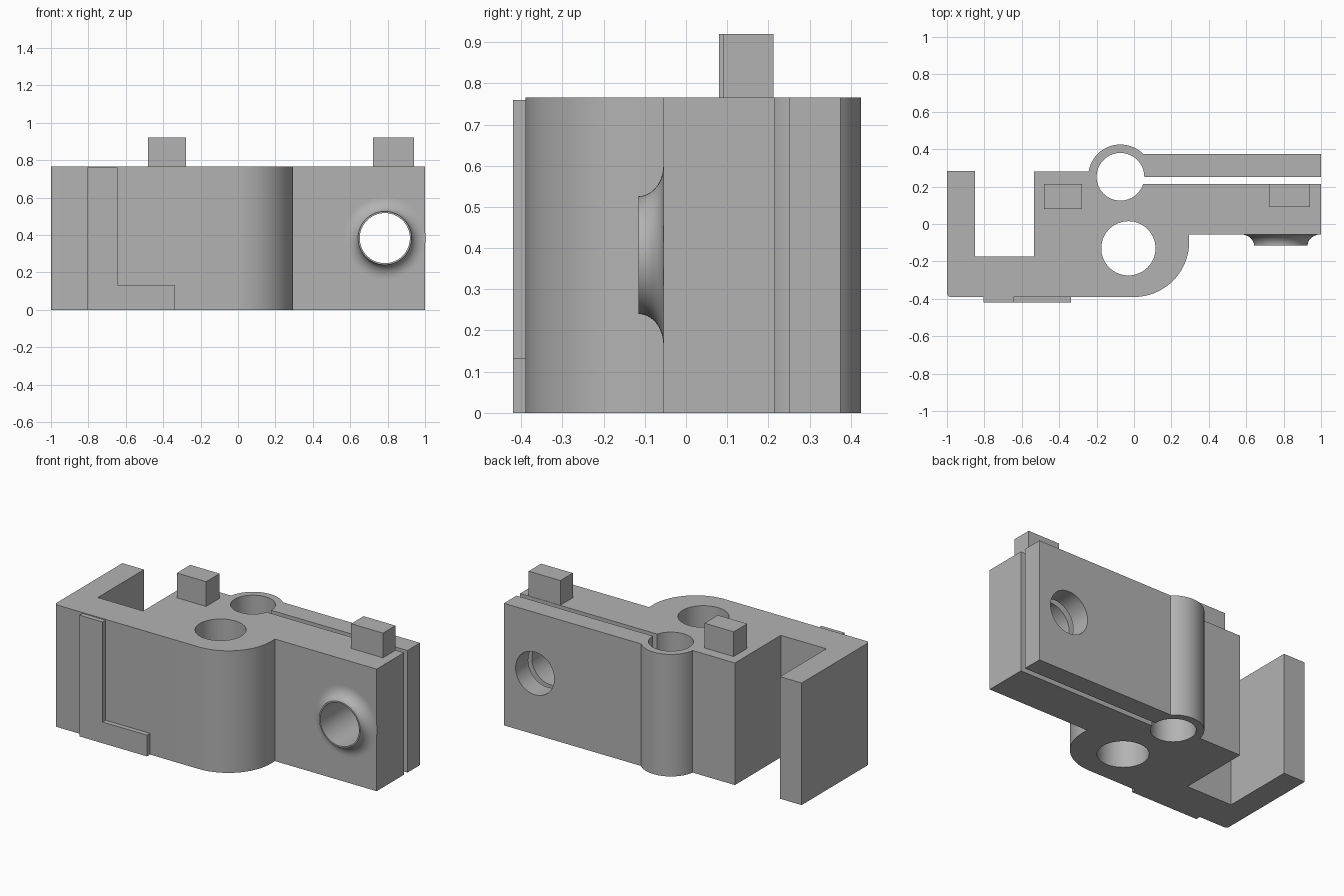
import bpy, bmesh
from math import cos, sin, pi, radians, atan2
from mathutils import Vector, Matrix

cube = bpy.data.objects.get("Cube")
if cube:
    bpy.data.objects.remove(cube)

HEIGHT = 0.765
BOSS = Vector((0.785, 0, 0.383))     # axis of the clamp screw hole
BORE = (-0.0725, 0.2525)             # axis of the split clamp bore
PIVOT = (-0.03, -0.13)

grey = bpy.data.materials.new("plain grey")
grey.use_nodes = True
colour = (0.45, 0.45, 0.45, 1)
grey.diffuse_color = colour
grey.node_tree.nodes["Principled BSDF"].inputs["Base Color"].default_value = colour


def finish(bm, name):
    bmesh.ops.recalc_face_normals(bm, faces=bm.faces)
    mesh = bpy.data.meshes.new(name)
    bm.to_mesh(mesh)
    bm.free()
    mesh.materials.append(grey)
    obj = bpy.data.objects.new(name, mesh)
    bpy.context.collection.objects.link(obj)
    return obj


def select(obj):
    bpy.ops.object.select_all(action='DESELECT')
    obj.select_set(True)
    bpy.context.view_layer.objects.active = obj


def arc(cx, cy, r, start, end, steps):
    angles = [start + (end - start) * i / steps for i in range(steps + 1)]
    return [(cx + r * cos(a), cy + r * sin(a)) for a in angles]


def prism(name, outline, depth, matrix=Matrix()):
    """Extrude an outline in its local xy plane along local z."""
    bm = bmesh.new()
    face = bm.faces.new([bm.verts.new((x, y, 0)) for x, y in outline])
    new = bmesh.ops.extrude_face_region(bm, geom=[face])["geom"]
    bmesh.ops.translate(bm, vec=(0, 0, depth),
                        verts=[v for v in new if isinstance(v, bmesh.types.BMVert)])
    bm.transform(matrix)
    return finish(bm, name)


def box(name, low, high):
    low, high = Vector(low), Vector(high)
    bm = bmesh.new()
    bmesh.ops.create_cube(bm, size=1)
    bm.transform(Matrix.Translation((low + high) / 2) @ Matrix.Diagonal((*(high - low), 1)))
    return finish(bm, name)


def cylinder(name, centre, r, length, rotation=Matrix()):
    bm = bmesh.new()
    bmesh.ops.create_cone(bm, cap_ends=True, segments=64, radius1=r, radius2=r, depth=length)
    bm.transform(Matrix.Translation(centre) @ rotation)
    return finish(bm, name)


def cut(obj, cutters):
    for cutter in cutters:
        mod = obj.modifiers.new("cut", 'BOOLEAN')
        mod.operation, mod.solver, mod.object = 'DIFFERENCE', 'EXACT', cutter
        select(obj)
        bpy.ops.object.modifier_apply(modifier=mod.name)
        bpy.data.objects.remove(cutter)


# Main body: left leg, open slot, rounded clamp head, long arm, rounded front
head_r = 0.1725
head_start = pi - atan2(0.0275, 0.17)
head_end = atan2(0.1225, 0.1215)
outline = [(-1, 0.283), (-0.85, 0.283), (-0.85, -0.175), (-0.535, -0.175), (-0.535, 0.28)]
outline += arc(*BORE, head_r, head_start, head_end, 32)
outline += [(1, 0.375), (1, -0.055), (0.295, -0.055)]
outline += arc(0, -0.095, 0.295, 0, -pi / 2, 32)
outline += arc(-0.98, -0.37, 0.02, -pi / 2, -pi, 6)
body = prism("clamp_body", outline, HEIGHT)

# Bores, clamping slit, screw hole and the two mounting holes
along_x = Matrix.Rotation(radians(90), 4, 'Y')
along_y = Matrix.Rotation(radians(90), 4, 'X')
cutters = [
    cylinder("bore_cutter", (*BORE, HEIGHT / 2), 0.1275, 2),
    cylinder("pivot_cutter", (*PIVOT, HEIGHT / 2), 0.145, 2),
    box("slit_cutter", (BORE[0], 0.215, -0.1), (1.1, 0.25, 1)),
    cylinder("screw_cutter", BOSS + Vector((0, 0.2, 0)), 0.134, 1, along_y),
]
for z in (0.122, HEIGHT - 0.122):
    cutters.append(cylinder("mount_cutter", (-0.925, 0.16, z), 0.075, 0.4, along_x))
cut(body, cutters)

# Flared collar around the screw hole
bm = bmesh.new()
steps = 12
profile = [(0.134, -0.055), (0.134, -0.115)]
for i in range(steps + 1):
    a = pi / 2 * i / steps
    profile.append((0.218 - 0.075 * cos(a), -0.115 + 0.06 * sin(a)))
verts = [bm.verts.new((BOSS.x + r, y, BOSS.z)) for r, y in profile]
edges = [bm.edges.new(pair) for pair in zip(verts, verts[1:])]
bmesh.ops.spin(bm, geom=verts + edges, cent=BOSS, axis=(0, 1, 0),
               angle=2 * pi, steps=64, use_merge=True)
bmesh.ops.remove_doubles(bm, verts=bm.verts, dist=0.0001)
bmesh.ops.recalc_face_normals(bm, faces=bm.faces)
collar = finish(bm, "screw_collar")

for obj in (body, collar):
    select(obj)
    bpy.ops.object.shade_smooth_by_angle(angle=radians(30))

# Two pegs on the top
box("right_peg", (-0.48, 0.08, HEIGHT), (-0.277, 0.213, 0.92))
box("left_peg", (0.722, 0.09, HEIGHT), (0.942, 0.213, 0.92))

# Raised L-shaped plate on the front
plate = [(-0.805, 0), (-0.337, 0), (-0.337, 0.133), (-0.645, 0.133), (-0.645, 0.76), (-0.805, 0.76)]
prism("front_plate", plate, 0.03, Matrix.Translation((0, -0.39, 0)) @ along_y)
